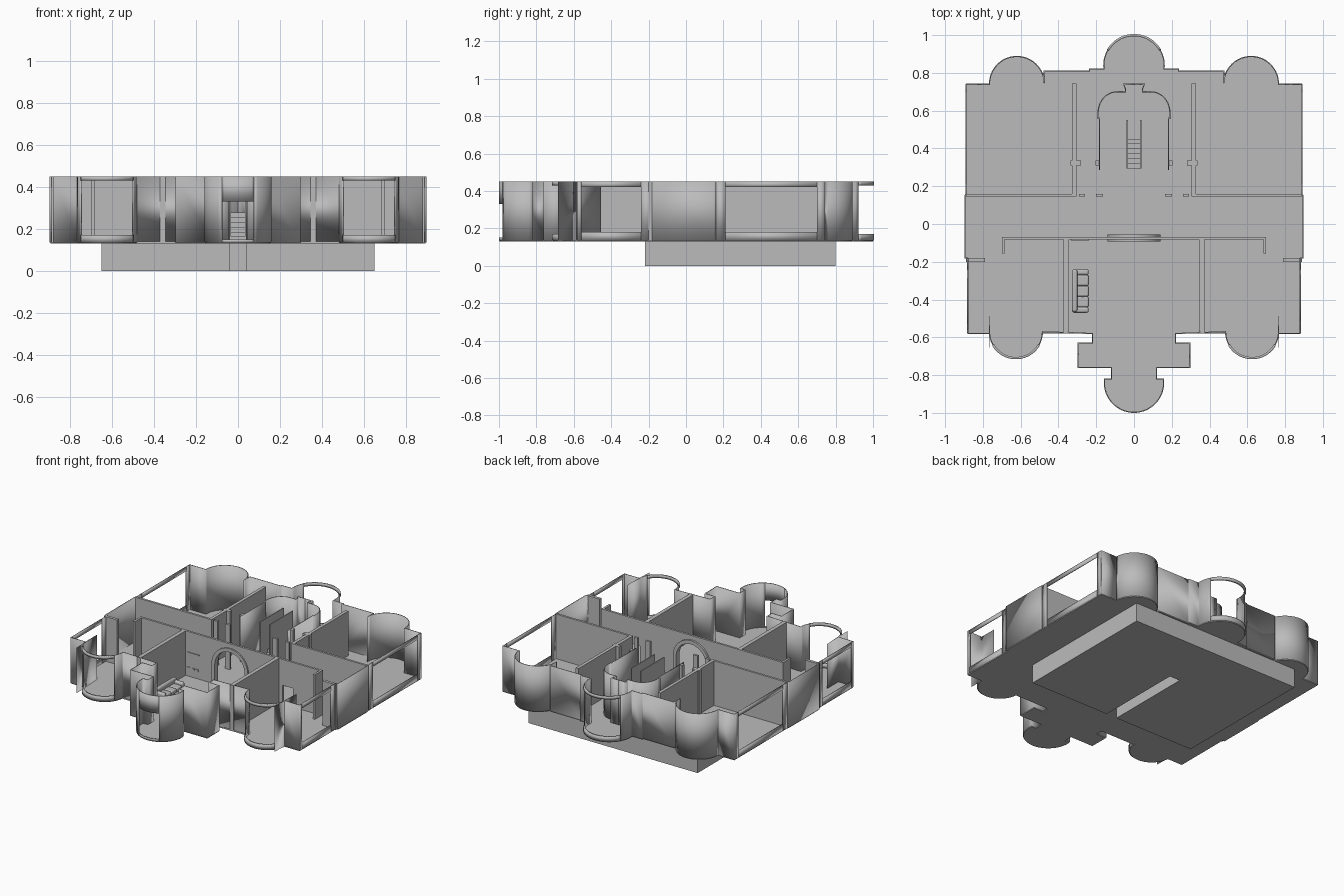
import bpy, bmesh, math
from mathutils import Matrix

if "Cube" in bpy.data.objects:
    bpy.data.objects.remove(bpy.data.objects["Cube"])

plaster = bpy.data.materials.new("plain_grey")
plaster.diffuse_color = (0.5, 0.5, 0.5, 1)
plaster.use_nodes = True
plaster.node_tree.nodes["Principled BSDF"].inputs["Base Color"].default_value = plaster.diffuse_color
FLOOR, SILL, HEAD, TOP = 0.14, 0.17, 0.43, 0.45


def finish(name, bm):
    bmesh.ops.recalc_face_normals(bm, faces=bm.faces)
    me = bpy.data.meshes.new(name)
    bm.to_mesh(me)
    bm.free()
    me.materials.append(plaster)
    ob = bpy.data.objects.new(name, me)
    bpy.context.collection.objects.link(ob)
    bpy.ops.object.select_all(action='DESELECT')
    bpy.context.view_layer.objects.active = ob
    ob.select_set(True)
    bpy.ops.object.shade_smooth_by_angle(angle=math.radians(30))
    return ob


def arc(cx, cy, rx, a0, a1, n=16, ry=None):
    ry = ry or rx
    return [(cx + rx * math.cos(math.radians(a0 + (a1 - a0) * i / n)),
             cy + ry * math.sin(math.radians(a0 + (a1 - a0) * i / n))) for i in range(n + 1)]


def walls(name, bands, t=0.006, mirror=True):
    """Thin walls following plan paths; each band is (path, bottom, top)."""
    bm = bmesh.new()
    for path, z0, z1 in bands:
        for s in ((1, -1) if mirror else (1,)):
            low = [bm.verts.new((s * x, y, z0)) for x, y in path]
            high = [bm.verts.new((s * x, y, z1)) for x, y in path]
            for i in range(len(path) - 1):
                q = [low[i], low[i + 1], high[i + 1], high[i]]
                bm.faces.new(q if s > 0 else q[::-1])
    ob = finish(name, bm)
    m = ob.modifiers.new("thickness", 'SOLIDIFY')
    m.thickness, m.offset, m.use_even_offset = t, 0, True
    return ob


def boxes(name, items, mirror=False, bevel=0):
    """Boxes given as x0, x1, y0, y1, z0, z1."""
    bm = bmesh.new()
    for x0, x1, y0, y1, z0, z1 in items:
        for s in ((1, -1) if mirror else (1,)):
            bmesh.ops.create_cube(bm, size=1, matrix=Matrix.Translation(
                (s * (x0 + x1) / 2, (y0 + y1) / 2, (z0 + z1) / 2))
                @ Matrix.Diagonal((x1 - x0, y1 - y0, z1 - z0, 1)))
    ob = finish(name, bm)
    if bevel:
        m = ob.modifiers.new("soft_edges", 'BEVEL')
        m.width, m.segments = bevel, 3
    return ob


def prism(name, pts, a, b, upright=False):
    """Extruded outline: plan outline along z, or an upright x-z outline along y."""
    bm = bmesh.new()
    put = (lambda u, v, w: (u, w, v)) if upright else (lambda u, v, w: (u, v, w))
    f = bm.faces.new([bm.verts.new(put(u, v, a)) for u, v in pts])
    top = bmesh.ops.extrude_face_region(bm, geom=[f])
    off = Matrix.Translation(put(0, 0, b - a))
    bmesh.ops.transform(bm, matrix=off, verts=[v for v in top['geom'] if isinstance(v, bmesh.types.BMVert)])
    return finish(name, bm)


# --- Basement plinth with a slot from the front
prism("basement", [(-.65, -.22), (-.04, -.22), (-.04, .40), (.04, .40), (.04, -.22),
                   (.65, -.22), (.65, .80), (-.65, .80)], 0, 0.131)

# --- Plan paths of the right half, from the back bay round to the front bay
back_mid = arc(0, .84, .16, 90, -7)
back_jog = [(.235, .82), (.235, .81), (.475, .81), (.475, .75)]
back_bay = arc(.62, .742, .145, 177, 0, 24)
back_corner = [(.765, .74), (.89, .74)]
side_back = [(.89, .74), (.89, .16)]
side_mid = [(.89, .16), (.895, .15), (.895, -.18), (.88, -.18)]
side_front = [(.88, -.18), (.88, -.58)]
front_bay = arc(.625, -.57, .14, 0, -180, 24)
vestibule = [(.22, -.58), (.22, -.63), (.295, -.63), (.295, -.76), (.12, -.76), (.12, -.82), (.155, -.82)]
front_mid = arc(0, -.84, .157, 0, -90)

# --- Floor slab
half = (back_mid[1:] + back_jog + back_bay + back_corner + side_mid + side_front[1:]
        + [(.765, -.58)] + front_bay + [(.485, -.58)] + vestibule + front_mid[:-1])
outline = [(0, 1)] + half + [(0, -.997)] + [(-x, y) for x, y in reversed(half)]
prism("floor", outline, 0.13, FLOOR)

# --- Solid outer walls
walls("back_walls", [(arc(0, .84, .16, 30, -7, 6) + back_jog + back_bay + back_corner, .135, TOP)])
walls("middle_side_walls", [(side_mid, .135, TOP)])
walls("front_walls", [([(.88, -.58), (.765, -.58)] + arc(.625, -.57, .14, 0, -30, 5), .135, TOP),
                      (arc(.625, -.57, .14, -150, -180, 5) + vestibule
                       + arc(0, -.84, .157, 0, -61, 9), .135, TOP)])


# --- Side walls with large window openings
def window_bands(x, y0, w0, w1, y1):
    return [([(x, y0), (x, w0)], .135, TOP), ([(x, w1), (x, y1)], .135, TOP),
            ([(x, w0), (x, w1)], .135, .18), ([(x, w0), (x, w1)], .42, TOP)]


walls("side_window_walls", window_bands(.89, .16, .21, .70, .74) + window_bands(.88, -.58, -.56, -.24, -.18))

# --- Sills and head rings of the glazed bays
open_bay = arc(.625, -.57, .14, -30, -150, 20)
open_back = arc(0, .84, .16, 30, 150, 20)
walls("front_bay_rings", [(open_bay, .135, SILL), (open_bay, HEAD, TOP)], 0.012)
walls("back_bay_rings", [(open_back, .135, SILL), (open_back, HEAD, TOP)], 0.012, False)
door_arc = arc(0, -.84, .157, -61, -119, 12)
walls("entrance_head_and_sill", [(door_arc, .135, .15), (door_arc, .33, TOP)], 0.006, False)

# --- Hall wall with central archway and a small side opening
arch = arc(0, .28, .115, 180, 0, 20)
prism("hall_wall", [(-.7, .135), (-.115, .135)] + arch + [(.115, .135), (.40, .135), (.40, .27),
      (.48, .27), (.48, .135), (.7, .135), (.7, TOP), (-.7, TOP)], -.083, -.068, True)
prism("arch_frame", [(-.115, .135)] + arch + [(.115, .135), (.14, .135)]
      + arc(0, .28, .14, 0, 180, 20) + [(-.14, .135)], -.092, -.055, True)
boxes("hall_wall_returns", [(.685, .70, -.155, -.07, .135, TOP)], True)

# --- Partition walls
boxes("front_partitions", [(.345, .372, -.58, -.08, .135, TOP)], True)
boxes("side_stubs", [(.79, .89, -.20, -.18, .135, TOP)], True)
boxes("cross_wall", [(.305, .89, .145, .16, .135, TOP), (.26, .29, .145, .16, .135, TOP),
                     (.165, .20, .145, .16, .135, TOP)], True)
boxes("back_partitions", [(.305, .327, .16, .745, .135, TOP), (.28, .335, .31, .335, .135, TOP)], True)

# --- Stair core: rounded enclosure, niche, inner slabs and steps
core = [(.20, .32), (.183, .32), (.183, .56)]
walls("stair_enclosure", [([(.183, .285), (.183, .56), (.19, .56)]
                           + arc(.09, .59, .10, 0, 90, 10, .11)
                           + [(.045, .70), (.045, .715), (.055, .74), (0, .74)], .135, TOP)])
boxes("stair_piers", [(.183, .205, .31, .335, .135, TOP)], True)
boxes("stair_slabs", [(.033, .040, .295, .55, .135, TOP)], True)
boxes("stair_steps", [(-.033, .033, .295 + .026 * i, .45, FLOOR + .023 * i, FLOOR + .023 * (i + 1))
                      for i in range(6)])

# --- Sofa and rug
boxes("sofa_frame", [(-.328, -.30, -.465, -.24, FLOOR, .20), (-.328, -.24, -.47, -.44, FLOOR, .185),
                     (-.328, -.24, -.27, -.24, FLOOR, .185)], bevel=.011)
boxes("sofa_cushions", [(-.305, -.24, -.44 + .057 * i, -.385 + .057 * i, FLOOR, .17)
                        for i in range(3)], bevel=.008)
rug = boxes("rug", [(-.047, .047, -.088, .088, 0, .005)])
rug.location = (-.148, -.355, FLOOR)
rug.rotation_euler.z = math.radians(-14)

# --- Wall shelf and small plates beside the archway
boxes("wall_shelf", [(-.33, -.24, -.09, -.082, .303, .309)])
boxes("wall_plates", [(-.33 + .032 * i, -.31 + .032 * i, -.087, -.082, .19, .205) for i in range(3)])
